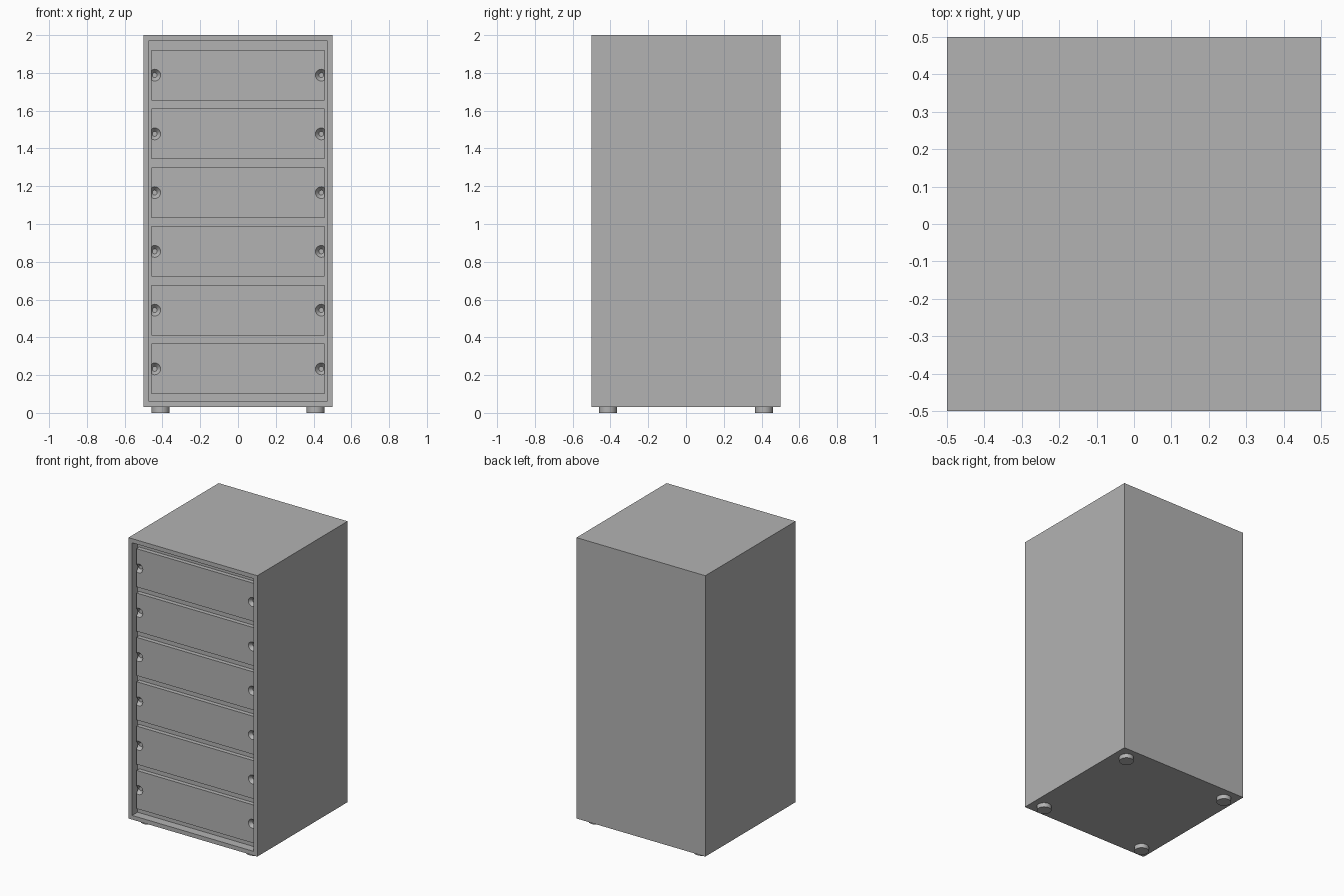
import bpy, bmesh
from math import radians
from mathutils import Matrix, Vector

default = bpy.data.objects.get("Cube")
if default:
    bpy.data.objects.remove(default, do_unlink=True)

grey = bpy.data.materials.new("cabinet grey")
grey.use_nodes = True
grey.diffuse_color = (0.45, 0.45, 0.45, 1)
grey.node_tree.nodes["Principled BSDF"].inputs["Base Color"].default_value = grey.diffuse_color


def make_object(name, bm):
    mesh = bpy.data.meshes.new(name)
    bm.to_mesh(mesh)
    bm.free()
    mesh.materials.append(grey)
    obj = bpy.data.objects.new(name, mesh)
    bpy.context.collection.objects.link(obj)
    return obj


def box(low, high):
    low, high = Vector(low), Vector(high)
    bm = bmesh.new()
    size = Matrix.Diagonal(high - low).to_4x4()
    bmesh.ops.create_cube(bm, size=1, matrix=Matrix.Translation((low + high) / 2) @ size)
    return bm


def add_cone(bm, r1, r2, depth, matrix):
    bmesh.ops.create_cone(bm, cap_ends=True, segments=32, radius1=r1, radius2=r2,
                          depth=depth, matrix=matrix)


def smooth(obj):
    bpy.ops.object.select_all(action="DESELECT")
    obj.select_set(True)
    bpy.context.view_layer.objects.active = obj
    bpy.ops.object.shade_smooth_by_angle(angle=radians(30))


BOTTOM, TOP, FRAME = 0.03, 2.0, 0.041
RECESS, BACK = 0.03, 0.06        # depth of the drawer fronts and of the panel behind
HALF = 0.5 - FRAME
DRAWERS, PITCH, HEIGHT, FIRST = 6, 0.311, 0.268, 0.233

# Case with a framed, recessed front
bm = box((-0.5, -0.5, BOTTOM), (0.5, 0.5, TOP))
front = min(bm.faces, key=lambda f: f.calc_center_median().y)
bmesh.ops.inset_individual(bm, faces=[front], thickness=FRAME)
pocket = bmesh.ops.extrude_discrete_faces(bm, faces=[front])["faces"][0]
bmesh.ops.translate(bm, verts=pocket.verts, vec=(0, BACK, 0))
make_object("case", bm)

# Drawer fronts, each with a countersunk hole near both ends
for i in range(DRAWERS):
    z = FIRST + i * PITCH
    drawer = make_object(f"drawer_front_{i + 1}", box(
        (-HALF, RECESS - 0.5, z - HEIGHT / 2), (HALF, BACK - 0.5, z + HEIGHT / 2)))
    bm = bmesh.new()
    for side in (-1, 1):
        place = Matrix.Translation((side * 0.441, RECESS - 0.49, z))
        add_cone(bm, 0.013, 0.033, 0.024, place @ Matrix.Rotation(radians(90), 4, "X"))
    cutter = make_object("hole_cutter", bm)
    cutter.hide_render = True
    cut = drawer.modifiers.new("holes", "BOOLEAN")
    cut.operation, cut.solver, cut.object = "DIFFERENCE", "EXACT", cutter
    bpy.ops.object.select_all(action="DESELECT")
    drawer.select_set(True)
    bpy.context.view_layer.objects.active = drawer
    bpy.ops.object.modifier_apply(modifier=cut.name)
    bpy.data.objects.remove(cutter, do_unlink=True)
    smooth(drawer)

# Round feet
for x, side in ((-0.41, "right"), (0.41, "left")):
    for y, end in ((-0.413, "front"), (0.413, "back")):
        bm = bmesh.new()
        add_cone(bm, 0.047, 0.047, BOTTOM, Matrix.Translation((x, y, BOTTOM / 2)))
        smooth(make_object(f"{end}_{side}_foot", bm))
